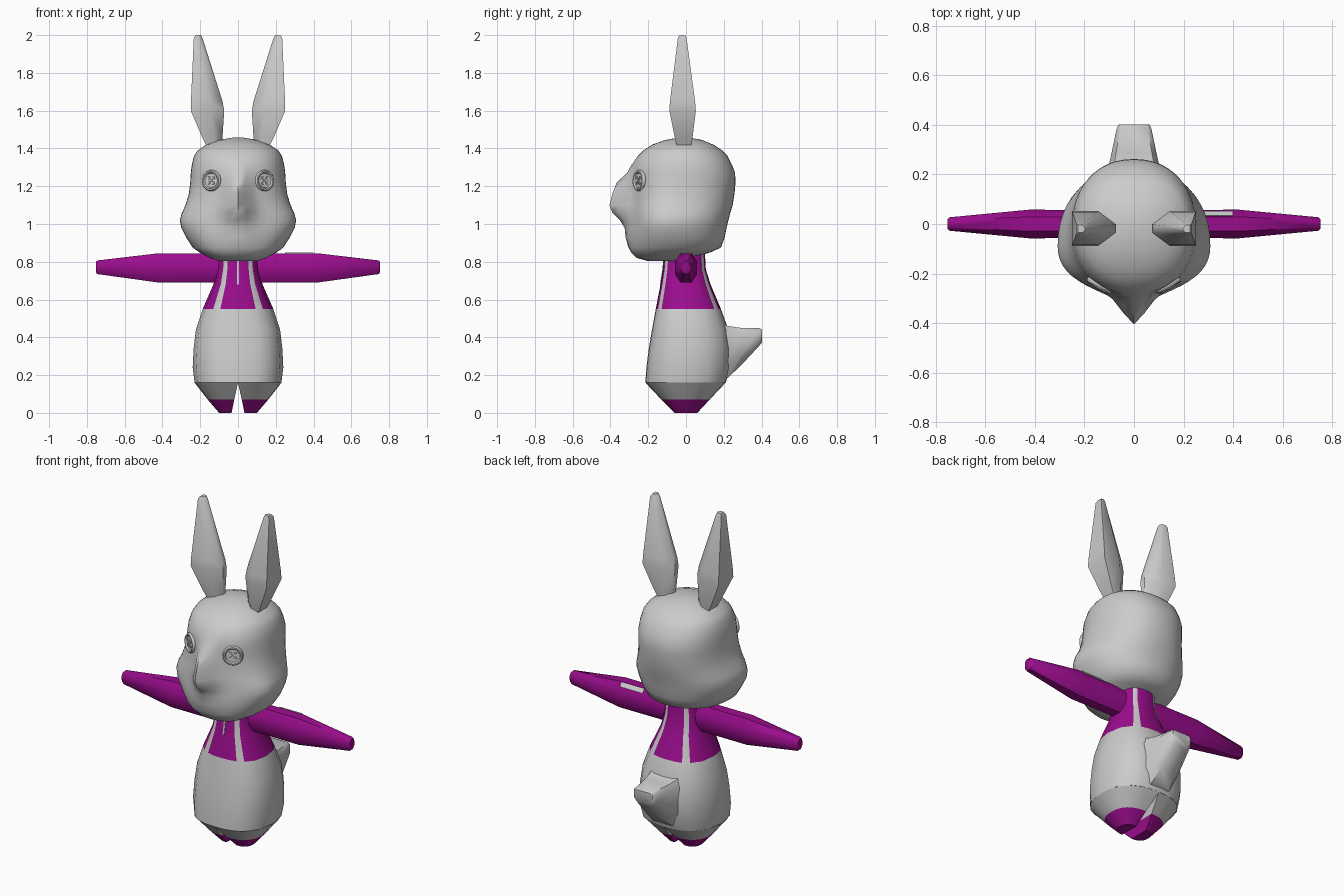
import bpy, bmesh, math
from mathutils import Vector, Matrix

if "Cube" in bpy.data.objects:
    bpy.data.objects.remove(bpy.data.objects["Cube"])


def material(name, rgb):
    m = bpy.data.materials.new(name)
    m.diffuse_color = (*rgb, 1)
    m.use_nodes = True
    m.node_tree.nodes["Principled BSDF"].inputs["Base Color"].default_value = m.diffuse_color
    return m


GREY = material("soft grey", (0.60, 0.60, 0.60))
PURPLE = material("deep purple", (0.33, 0.004, 0.27))


def finish(name, bm, rule=None, angle=40):
    """Turn a bmesh into a shaded object; rule(centre, normal) picks purple faces."""
    bmesh.ops.recalc_face_normals(bm, faces=bm.faces[:])
    me = bpy.data.meshes.new(name)
    ob = bpy.data.objects.new(name, me)
    bpy.context.collection.objects.link(ob)
    me.materials.append(GREY)
    me.materials.append(PURPLE)
    for f in bm.faces:
        f.material_index = int(bool(rule and rule(f.calc_center_median(), f.normal)))
    bm.to_mesh(me)
    bm.free()
    bpy.ops.object.select_all(action='DESELECT')
    ob.select_set(True)
    bpy.context.view_layer.objects.active = ob
    bpy.ops.object.shade_smooth_by_angle(angle=math.radians(angle))
    return ob


def loft(bm, rings):
    """Skin closed rings and cap both ends."""
    vs = [[bm.verts.new(p) for p in r] for r in rings]
    n = len(vs[0])
    for a, b in zip(vs, vs[1:]):
        for i in range(n):
            bm.faces.new((a[i], a[(i + 1) % n], b[(i + 1) % n], b[i]))
    bm.faces.new(vs[0][::-1])
    bm.faces.new(vs[-1])


def power(v, e):
    return math.copysign(abs(v) ** e, v)


def oval(hw, yc, front, back, z, angles, n, nose=0.0, spread=0.05):
    """Rounded outline with separate front and back depth and an optional nose."""
    pts = []
    for t in angles:
        c, s = math.cos(t), math.sin(t)
        x = hw * power(c, 2 / n)
        y = yc + power(s, 2 / n) * ((back - yc) if s > 0 else (yc - front))
        if s < 0:
            y -= nose * math.exp(-(x / spread) ** 2)
        pts.append((x, y, z))
    return pts


# Torso: columns are spaced so that the jacket stripes are whole columns
quarter = [0, 25, 50, 65, 78]
degs = quarter + [90] + [180 - d for d in quarter[::-1]]
degs += [180 + d for d in quarter[1:]] + [270] + [360 - d for d in quarter[:0:-1]]
cols = [math.radians(d) for d in degs]
torso_rows = [  # z, half width, front, back
    (0.16, 0.23, -0.215, 0.21), (0.24, 0.24, -0.21, 0.235),
    (0.34, 0.235, -0.197, 0.24), (0.44, 0.223, -0.18, 0.225),
    (0.55, 0.187, -0.16, 0.185), (0.68, 0.13, -0.135, 0.13),
    (0.76, 0.112, -0.122, 0.105), (0.85, 0.105, -0.115, 0.10)]
bm = bmesh.new()
loft(bm, [oval(w, 0.0, f, b, z, cols, 2.5) for z, w, f, b in torso_rows])
bm.faces.ensure_lookup_table()
stripe = set()
for k in range(len(bm.faces) - 2):
    a, b = degs[k % len(degs)], degs[(k + 1) % len(degs)]
    if {a % 180, b % 180} in ({50, 65}, {115, 130}):
        stripe.add(tuple(round(v, 4) for v in bm.faces[k].calc_center_median()))
finish("torso", bm, lambda c, n: c.z > 0.55 and tuple(round(v, 4) for v in c) not in stripe)

# Thin line down the front of the jacket
bm = bmesh.new()
loft(bm, [[(-0.005, y - 0.003, z), (0.005, y - 0.003, z), (0.005, y + 0.004, z), (-0.005, y + 0.004, z)]
          for z, y in ((0.68, -0.135), (0.76, -0.122), (0.82, -0.117))])
finish("jacket_line", bm)

# Legs: half ovals that taper to small purple feet
for side, label in ((1, "right"), (-1, "left")):
    bm = bmesh.new()
    rings = []
    for z, x0, w, f, b in ((0.16, 0.0, 0.23, -0.215, 0.21), (0.07, 0.02, 0.14, -0.13, 0.125),
                           (0.0, 0.034, 0.066, -0.06, 0.06)):
        ring = oval(w, 0, f, b, z, [math.radians(-90 + 15 * i) for i in range(13)], 2.4)
        rings.append([(side * (x0 + max(x, 0)), y, z) for x, y, z in ring])
    loft(bm, rings)
    finish(label + "_leg", bm, lambda c, n: c.z < 0.07)

    # Arms: eight-sided sleeves that taper outward
    bm = bmesh.new()
    rings = []
    for x, ry, z0, z1 in ((0.06, 0.055, 0.69, 0.845), (0.42, 0.058, 0.69, 0.845),
                          (0.745, 0.027, 0.735, 0.807), (0.752, 0.02, 0.745, 0.80)):
        zc, h = (z0 + z1) / 2, (z1 - z0) / 2
        rings.append([(side * x, ry * a, zc + h * b) for a, b in
                      ((1, .45), (.5, 1), (-.5, 1), (-1, .45), (-1, -.45), (-.5, -1), (.5, -1), (1, -.45))])
    loft(bm, rings)
    finish(label + "_arm", bm, lambda c, n: True)

    # Ears: six-sided blades, wide low down and narrow at the tip
    bm = bmesh.new()
    rings = []
    for z, x0, x1, y0, y1 in ((1.39, 0.085, 0.155, -0.045, 0.025), (1.46, 0.082, 0.19, -0.06, 0.035),
                              (1.60, 0.073, 0.25, -0.088, 0.052), (1.65, 0.082, 0.249, -0.085, 0.048),
                              (1.985, 0.188, 0.234, -0.043, 0.003), (2.0, 0.197, 0.225, -0.035, -0.005)):
        rings.append([(side * (x0 + (x1 - x0) * u), y0 + (y1 - y0) * v, z) for u, v in
                      ((1, 0), (1, 1), (.4, 1), (0, .62), (0, .38), (.4, 0))])
    loft(bm, rings)
    finish(label + "_ear", bm, angle=50)

    # Button eyes: turned disc with raised rim, four small studs and a cross stitch
    bm = bmesh.new()
    prof = [(0.056, -0.02), (0.056, 0.004), (0.051, 0.012), (0.044, 0.012), (0.038, 0.004)]
    loft(bm, [[(r * math.cos(i * math.pi / 12), r * math.sin(i * math.pi / 12), h) for i in range(24)]
              for r, h in prof])
    for i in range(4):
        a = math.pi / 4 + i * math.pi / 2
        at = Matrix.Translation((0.02 * math.cos(a), 0.02 * math.sin(a), 0.005))
        bmesh.ops.create_cone(bm, cap_ends=True, segments=10, radius1=0.009, radius2=0.006,
                              depth=0.008, matrix=at)
    for a in (math.pi / 4, -math.pi / 4):
        bmesh.ops.create_cube(bm, size=1, matrix=Matrix.Translation((0, 0, 0.006)) @
                              Matrix.Rotation(a, 4, 'Z') @ Matrix.Diagonal((0.04, 0.006, 0.006, 1)))
    eye = finish(label + "_button_eye", bm, angle=30)
    facing = Vector((side * 0.5, -0.85, 0.05))
    eye.matrix_world = Matrix.Translation((side * 0.14, -0.247, 1.23)) @ \
        facing.to_track_quat('Z', 'Y').to_matrix().to_4x4()

# Pale line along the top of one sleeve
bm = bmesh.new()
loft(bm, [[(x, 0.032, 0.844), (x, 0.034, 0.848), (x, 0.052, 0.825), (x, 0.048, 0.825)] for x in (0.25, 0.40)])
finish("sleeve_line", bm)

# Head: stacked ovals with wide cheeks and a pointed nose
head_rows = [  # z, half width, widest y, front, back, nose, nose spread
    (0.803, 0.10, -0.12, -0.20, -0.02, 0, 0.1), (0.82, 0.15, -0.11, -0.26, 0.03, 0, 0.1),
    (0.85, 0.205, -0.09, -0.285, 0.13, 0.005, 0.1), (0.875, 0.24, -0.08, -0.29, 0.185, 0.015, 0.1),
    (0.93, 0.275, -0.08, -0.29, 0.205, 0.03, 0.1), (0.98, 0.30, -0.09, -0.285, 0.215, 0.04, 0.1),
    (1.02, 0.308, -0.09, -0.28, 0.225, 0.07, 0.08), (1.06, 0.297, -0.085, -0.28, 0.235, 0.11, 0.075),
    (1.10, 0.278, -0.07, -0.28, 0.247, 0.125, 0.065), (1.16, 0.26, -0.05, -0.28, 0.257, 0.11, 0.055),
    (1.22, 0.253, -0.03, -0.282, 0.262, 0.085, 0.05), (1.27, 0.25, -0.02, -0.282, 0.26, 0.03, 0.05),
    (1.31, 0.245, -0.015, -0.28, 0.245, 0.01, 0.05), (1.36, 0.233, -0.01, -0.255, 0.22, 0, 0.05),
    (1.39, 0.213, -0.01, -0.225, 0.19, 0, 0.05), (1.42, 0.168, -0.01, -0.18, 0.145, 0, 0.05),
    (1.445, 0.10, -0.01, -0.11, 0.085, 0, 0.05), (1.457, 0.03, -0.01, -0.04, 0.02, 0, 0.05)]
bm = bmesh.new()
around = [math.tau * i / 48 for i in range(48)]
loft(bm, [oval(w, yc, f, b, z, around, 2.2, p, s) for z, w, yc, f, b, p, s in head_rows])
finish("head", bm, angle=60)

# Tail: blunt stub with chamfered corners, growing from the back
bm = bmesh.new()
rings = []
for y, w, z0, z1 in ((0.15, 0.13, 0.16, 0.49), (0.22, 0.105, 0.185, 0.46), (0.29, 0.09, 0.25, 0.45),
                     (0.385, 0.07, 0.352, 0.45), (0.402, 0.062, 0.372, 0.442)):
    zc, h = (z0 + z1) / 2, (z1 - z0) / 2
    rings.append([(w * a, y, zc + h * b) for a, b in
                  ((1, .7), (.8, 1), (-.8, 1), (-1, .7), (-1, -.4), (-.6, -1), (.6, -1), (1, -.4))])
loft(bm, rings)
finish("tail", bm, angle=50)
